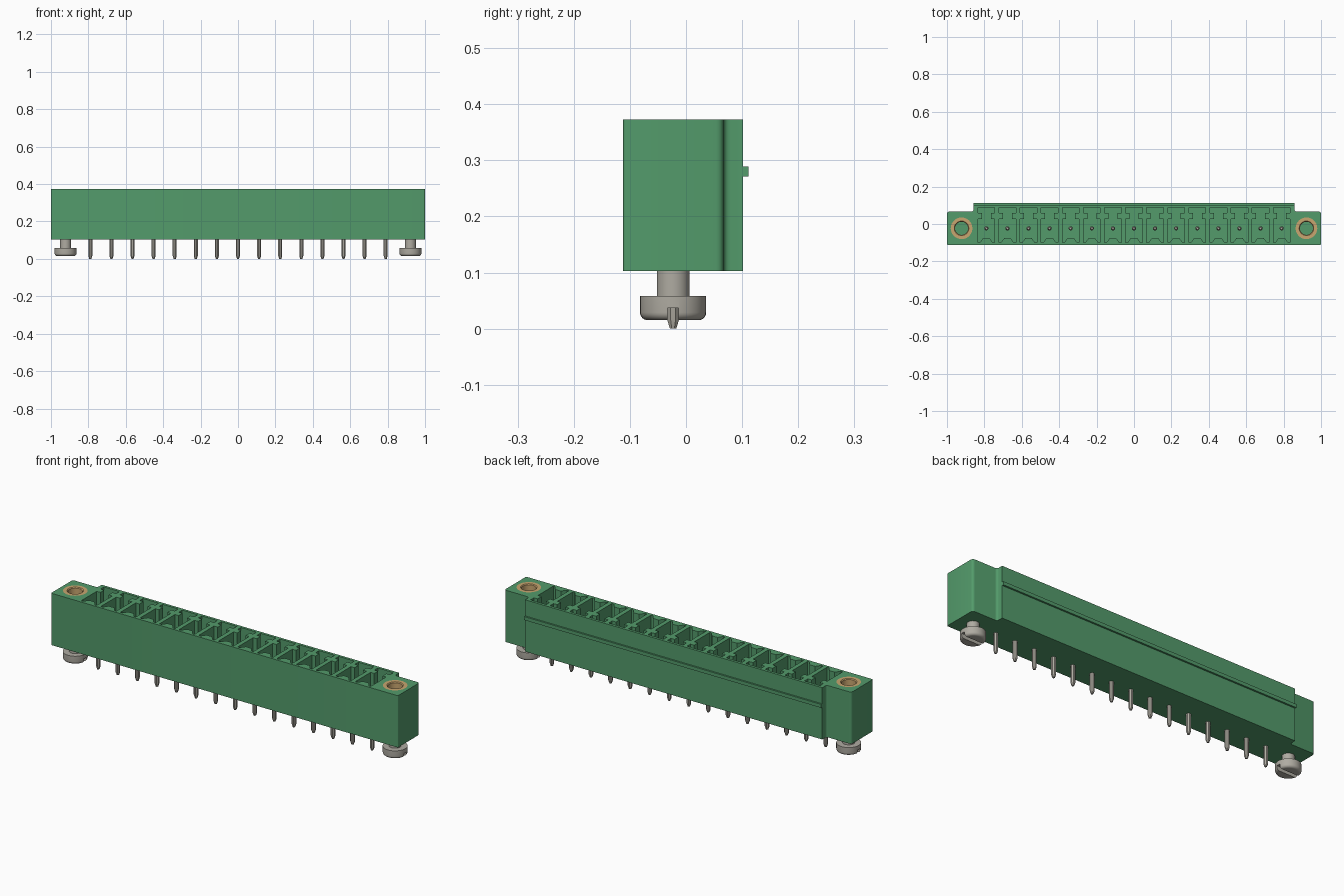
import bpy, bmesh, math
from mathutils import Vector

cube = bpy.data.objects.get("Cube")
if cube:
    bpy.data.objects.remove(cube, do_unlink=True)

PINS, PITCH, AXIS_Y = 15, 0.1128, -0.023
BASE, TOP, FLOOR = 0.103, 0.373, 0.15
SCREW_X = 0.922
PIN_XS = [(i - (PINS - 1) / 2) * PITCH for i in range(PINS)]


def material(name, rgb, metallic=0.0):
    m = bpy.data.materials.new(name)
    m.use_nodes = True
    m.diffuse_color = (*rgb, 1)
    bsdf = m.node_tree.nodes["Principled BSDF"]
    bsdf.inputs["Base Color"].default_value = (*rgb, 1)
    return m


GREEN = material("green plastic", (0.087, 0.328, 0.147))
STEEL = material("grey metal", (0.43, 0.41, 0.36))
BRASS = material("brass", (0.58, 0.38, 0.16))


def finish(name, bm, mat):
    bmesh.ops.recalc_face_normals(bm, faces=bm.faces)
    me = bpy.data.meshes.new(name)
    bm.to_mesh(me)
    bm.free()
    me.materials.append(mat)
    ob = bpy.data.objects.new(name, me)
    bpy.context.collection.objects.link(ob)
    return ob


def rounded(points, steps=5):
    """Outline from (x, y, radius) corners, softened where radius > 0."""
    out = []
    for i, (x, y, r) in enumerate(points):
        p = Vector((x, y))
        if r == 0:
            out.append(p)
            continue
        a = p + (Vector(points[i - 1][:2]) - p).normalized() * r
        b = p + (Vector(points[(i + 1) % len(points)][:2]) - p).normalized() * r
        for k in range(steps + 1):
            t = k / steps
            out.append(a * (1 - t) ** 2 + p * 2 * t * (1 - t) * 0.9
                       + (a + b) * 0.1 * t * (1 - t) + b * t ** 2)
    return out


def prism(bm, outline, z0, z1, dx=0.0):
    face = bm.faces.new([bm.verts.new((p[0] + dx, p[1], z0)) for p in outline])
    ext = bmesh.ops.extrude_face_region(bm, geom=[face], use_keep_orig=True)
    verts = [g for g in ext["geom"] if isinstance(g, bmesh.types.BMVert)]
    bmesh.ops.translate(bm, verts=verts, vec=(0, 0, z1 - z0))


def lathe(bm, profile, cx, cy, sides=32, closed=False, turn=0.0):
    """Revolve (radius, z) rings; capped at both ends unless closed on itself."""
    rings = [[bm.verts.new((cx + r * math.cos(turn + 2 * math.pi * k / sides),
                            cy + r * math.sin(turn + 2 * math.pi * k / sides), z))
              for k in range(sides)] for r, z in profile]
    pairs = list(zip(rings, rings[1:]))
    if closed:
        pairs.append((rings[-1], rings[0]))
    else:
        bm.faces.new(rings[0])
        bm.faces.new(rings[-1])
    for a, b in pairs:
        for k in range(sides):
            n = (k + 1) % sides
            bm.faces.new((a[k], a[n], b[n], b[k]))


def cut(ob, cutter):
    """Subtract the cutter for good, then discard it."""
    cutter.hide_render = True
    mod = ob.modifiers.new("cut", 'BOOLEAN')
    mod.operation = 'DIFFERENCE'
    mod.solver = 'EXACT'
    mod.object = cutter
    dg = bpy.context.evaluated_depsgraph_get()
    me = bpy.data.meshes.new_from_object(ob.evaluated_get(dg))
    ob.modifiers.clear()
    ob.data = me
    bpy.data.objects.remove(cutter, do_unlink=True)


parts = []

# Housing: long block with lower, rounded end flanges
half = [(1.0, -0.112, 0.006), (1.0, 0.067, 0.014), (0.857, 0.067, 0.012), (0.857, 0.102, 0)]
bm = bmesh.new()
prism(bm, rounded(half + [(-x, y, r) for x, y, r in reversed(half)]), BASE, TOP)
housing = finish("housing", bm, GREEN)

# Keyed contact chambers and sockets for the threaded inserts
side = [(0.016, -0.074), (0.034, -0.099), (0.045, -0.099), (0.045, 0.028),
        (0.024, 0.028), (0.024, 0.060), (0.045, 0.060), (0.045, 0.088)]
cell = side + [(-x, y) for x, y in reversed(side)]
bm = bmesh.new()
for x in PIN_XS:
    prism(bm, cell, FLOOR, TOP + 0.05, x)
for s in (-1, 1):
    lathe(bm, [(0.058, 0.22), (0.058, TOP + 0.05)], s * SCREW_X, AXIS_Y)
cut(housing, finish("chamber_cutter", bm, GREEN))
parts.append(housing)

# Latching rib along the back
bm = bmesh.new()
prism(bm, [(-0.857, 0.100), (0.857, 0.100), (0.857, 0.111), (-0.857, 0.111)], 0.271, 0.289)
parts.append(finish("latch_rib", bm, GREEN))

# Contact pins, tapered at both ends
bm = bmesh.new()
for x in PIN_XS:
    lathe(bm, [(0.006, 0.0), (0.0115, 0.016), (0.0115, 0.285), (0.006, 0.30)],
          x, AXIS_Y, sides=8, turn=math.pi / 8)
parts.append(finish("contact_pins", bm, STEEL))

for label, s in (("left", 1), ("right", -1)):
    # Threaded insert
    bm = bmesh.new()
    lathe(bm, [(0.058, 0.22), (0.058, TOP), (0.039, TOP), (0.035, TOP - 0.004), (0.035, 0.22)],
          s * SCREW_X, AXIS_Y, closed=True)
    parts.append(finish(label + "_insert", bm, BRASS))

    # Mounting screw with a rounded, slotted head
    arc = [(0.045 + 0.014 * math.sin(a), 0.029 - 0.014 * math.cos(a))
           for a in (k * math.pi / 12 for k in range(7))]
    bm = bmesh.new()
    lathe(bm, arc + [(0.059, 0.058), (0.029, 0.058), (0.029, 0.106)], s * SCREW_X, AXIS_Y)
    screw = finish(label + "_screw", bm, STEEL)
    bm = bmesh.new()
    prism(bm, [(-0.08, AXIS_Y - 0.01), (0.08, AXIS_Y - 0.01),
               (0.08, AXIS_Y + 0.01), (-0.08, AXIS_Y + 0.01)], 0.0, 0.037, s * SCREW_X)
    cut(screw, finish("slot_cutter", bm, STEEL))
    parts.append(screw)

# Smooth round surfaces, keep hard edges
bpy.ops.object.select_all(action='DESELECT')
for ob in parts:
    ob.select_set(True)
bpy.context.view_layer.objects.active = housing
bpy.ops.object.shade_smooth_by_angle(angle=math.radians(30))
